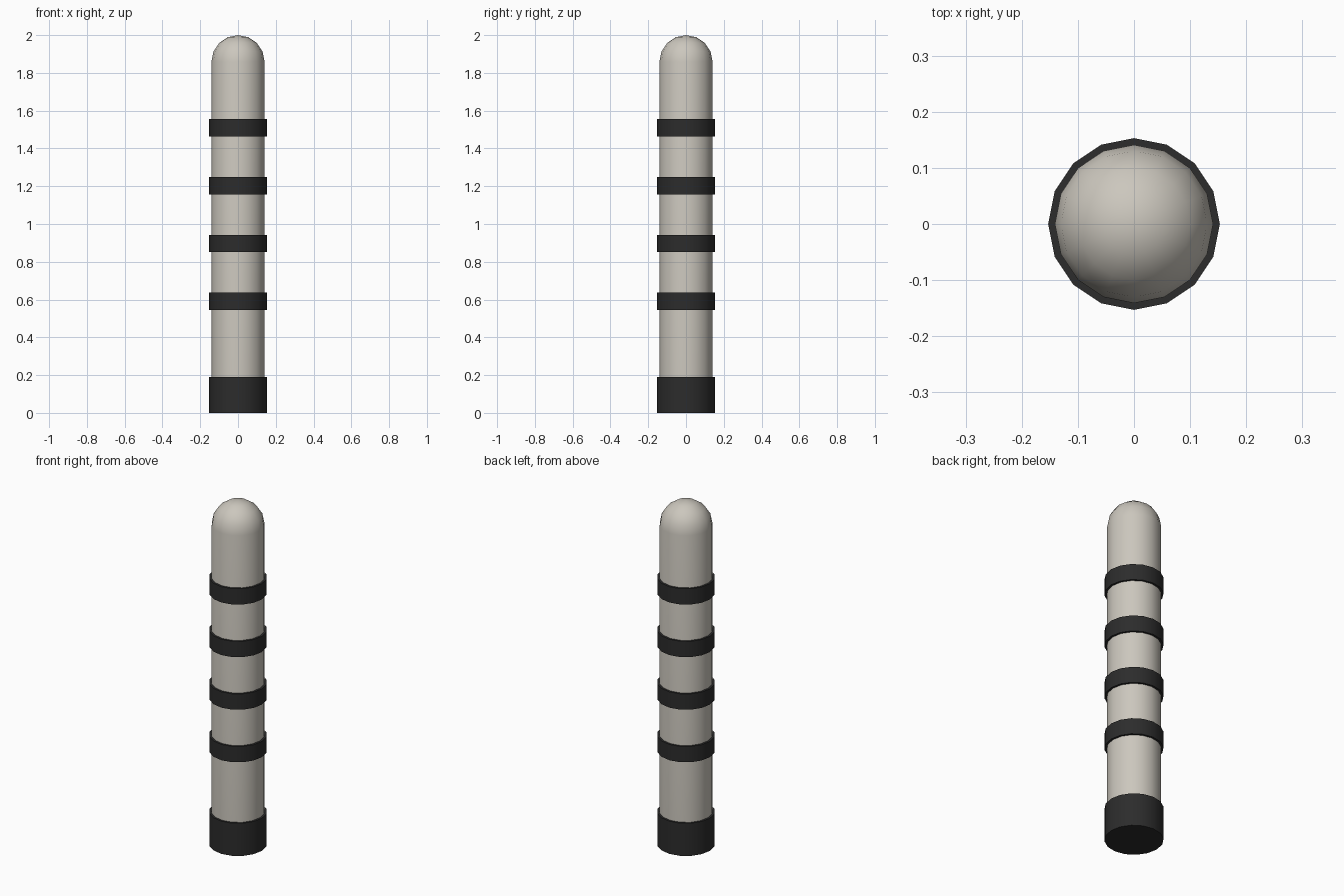
import bpy, bmesh, math

old = bpy.data.objects.get("Cube")
if old:
    bpy.data.objects.remove(old, do_unlink=True)

SIDES = 16
BODY_R, BAND_R, HEIGHT = 0.141, 0.153, 2.0


def material(name, rgb):
    m = bpy.data.materials.new(name)
    m.use_nodes = True
    m.diffuse_color = (*rgb, 1)
    bsdf = m.node_tree.nodes["Principled BSDF"]
    bsdf.inputs["Base Color"].default_value = (*rgb, 1)
    bsdf.inputs["Roughness"].default_value = 0.8
    return m


def lathe(name, profile, mat):
    """Turn a (radius, z) profile around the z axis, closing both ends."""
    bm = bmesh.new()
    rows = []
    for r, z in profile:
        if r < 1e-5:
            rows.append([bm.verts.new((0, 0, z))])
        else:
            angles = [math.tau * i / SIDES for i in range(SIDES)]
            rows.append([bm.verts.new((r * math.cos(a), r * math.sin(a), z)) for a in angles])
    for low, high in zip(rows, rows[1:]):
        for i in range(SIDES):
            j = (i + 1) % SIDES
            if len(high) == 1:
                bm.faces.new((low[i], low[j], high[0]))
            else:
                bm.faces.new((low[i], low[j], high[j], high[i]))
    bm.faces.new(rows[0][::-1])
    if len(rows[-1]) > 1:
        bm.faces.new(rows[-1])
    mesh = bpy.data.meshes.new(name)
    bm.to_mesh(mesh)
    bm.free()
    mesh.materials.append(mat)
    obj = bpy.data.objects.new(name, mesh)
    bpy.context.collection.objects.link(obj)
    bpy.ops.object.select_all(action="DESELECT")
    obj.select_set(True)
    bpy.context.view_layer.objects.active = obj
    bpy.ops.object.shade_smooth_by_angle(angle=math.radians(40))
    return obj


grey = material("warm_light_grey", (0.60, 0.57, 0.51))
black = material("soft_black", (0.025, 0.025, 0.025))

# Post with a domed top
DOME_STEPS = 4
dome = []
for k in range(DOME_STEPS + 1):
    a = math.pi / 2 * k / DOME_STEPS
    dome.append((BODY_R * math.cos(a), HEIGHT - BODY_R + BODY_R * math.sin(a)))
lathe("post", [(BODY_R, 0.02)] + dome, grey)

# Base collar
lathe("base_collar", [(BAND_R, 0), (BAND_R, 0.19)], black)

# Evenly spaced bands
for n in range(4):
    z = 0.545 + 0.306 * n
    lathe(f"band_{n + 1}", [(BAND_R, z), (BAND_R, z + 0.092)], black)
